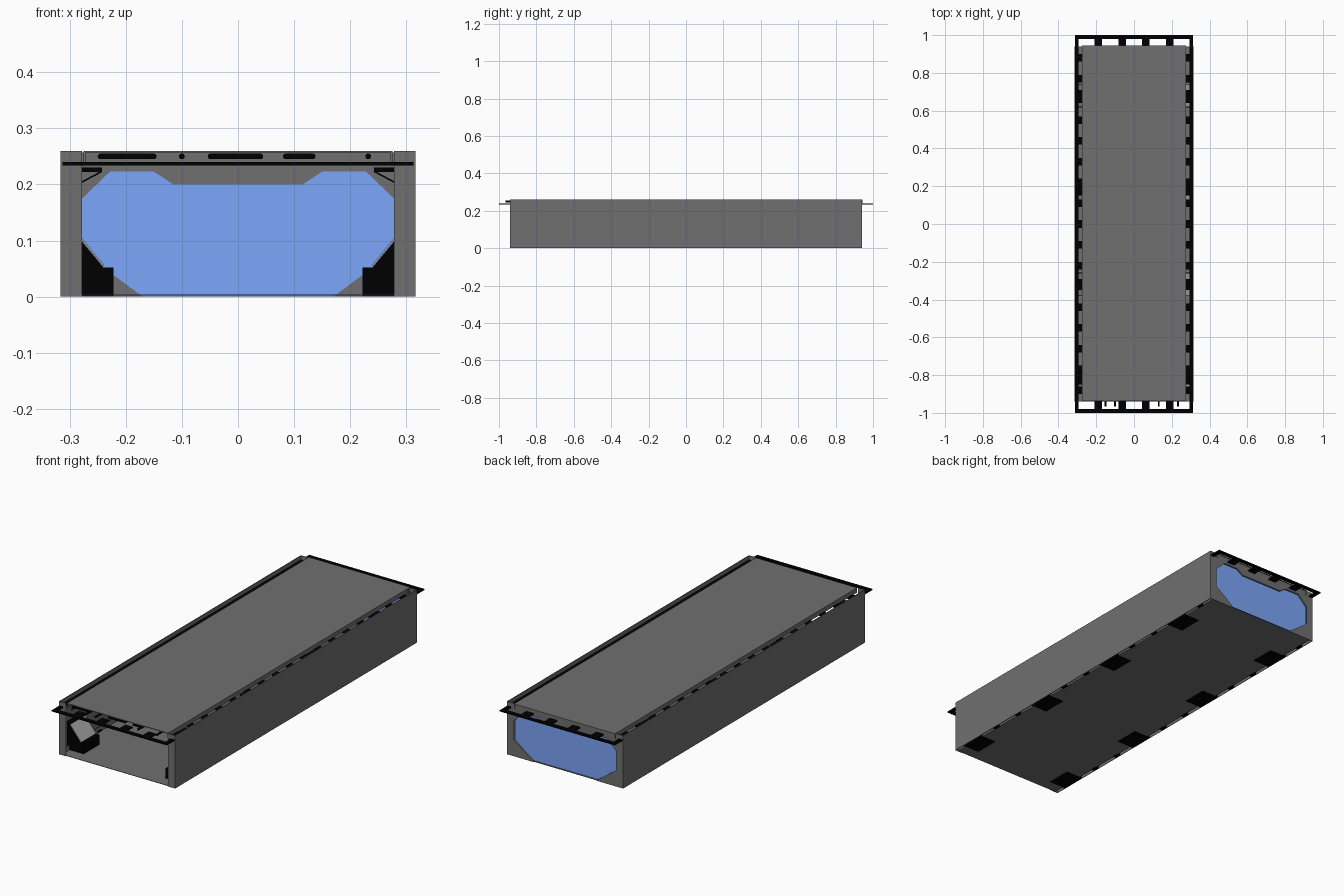
import bpy, bmesh, math

if "Cube" in bpy.data.objects:
    bpy.data.objects.remove(bpy.data.objects["Cube"])

def mat(name, col):
    m = bpy.data.materials.new(name)
    m.diffuse_color = col
    m.use_nodes = True
    m.node_tree.nodes["Principled BSDF"].inputs["Base Color"].default_value = m.diffuse_color
    return m

BLACK = mat("black", (0.0, 0.0, 0.0, 1))
BLUE = mat("blue", (0.2, 0.38, 0.95, 1))
GREY = mat("dark_grey", (0.16, 0.16, 0.16, 1))
PALE = mat("pale_grey", (0.4, 0.4, 0.4, 1))

def finish(name, bm, m):
    bmesh.ops.recalc_face_normals(bm, faces=bm.faces)
    me = bpy.data.meshes.new(name)
    bm.to_mesh(me)
    bm.free()
    ob = bpy.data.objects.new(name, me)
    bpy.context.collection.objects.link(ob)
    me.materials.append(m)
    return ob

def add_box(bm, x0, x1, y0, y1, z0, z1):
    vs = bmesh.ops.create_cube(bm, size=1)["verts"]
    for v in vs:
        v.co = (x1 if v.co.x > 0 else x0, y1 if v.co.y > 0 else y0, z1 if v.co.z > 0 else z0)

def boxes(name, items, m=GREY):
    bm = bmesh.new()
    for it in items:
        add_box(bm, *it)
    return finish(name, bm, m)

def prisms(name, profiles, m=GREY):
    """Each item: (xz points, y0, y1), extruded along y."""
    bm = bmesh.new()
    for pts, y0, y1 in profiles:
        f = bm.faces.new([bm.verts.new((x, y0, z)) for x, z in pts])
        ex = bmesh.ops.extrude_face_region(bm, geom=[f])["geom"]
        for v in ex:
            if isinstance(v, bmesh.types.BMVert):
                v.co.y = y1
    return finish(name, bm, m)

def flip(pts, s):
    return [(s * x, z) for x, z in pts]

W, IN, L, H, T = 0.316, 0.278, 0.94, 0.26, 0.003

# floor sheet with upturned edges, leaving a slit beside each wall
boxes("floor", [(-0.3, 0.3, -L, L, 0.002, 0.004),
                (-0.3, -0.298, -L, L, 0.002, 0.03), (0.298, 0.3, -L, L, 0.002, 0.03)])

# side walls with return flanges at both ends
for s, side in ((-1, "left"), (1, "right")):
    items = [(W - T, W, -L, L, 0, H), (IN, W, -L, -L + T, 0, H), (IN, W, L - T, L, 0, H)]
    boxes(side + "_wall", [(min(s * a, s * b), max(s * a, s * b), *r) for a, b, *r in items])

# lid: top sheet with turned-down side lips
LX = 0.275
boxes("lid", [(-LX, LX, -0.936, 0.944, H - T, H),
              (-LX, -LX + T, -0.936, 0.944, 0.236, H),
              (LX - T, LX, -0.936, 0.944, 0.236, H)])

# back end: blue panel set into a grey surround
octagon = [(-0.17, 0), (0.17, 0), (IN, 0.08), (IN, 0.175), (0.228, 0.223),
           (0.15, 0.223), (0.115, 0.2), (-0.115, 0.2), (-0.15, 0.223),
           (-0.228, 0.223), (-IN, 0.175), (-IN, 0.08)]
prisms("blue_end_panel", [(octagon, L - 0.012, L - 0.008)], BLUE)
corner = [(0.17, 0), (IN, 0), (IN, 0.08)]
half_top = [(0.115, 0.2), (0.15, 0.223), (0.228, 0.223), (IN, 0.175), (IN, H - T)]
header = half_top + flip(half_top, -1)[::-1]
prisms("end_surround", [(flip(corner, s), L - 0.012, L) for s in (-1, 1)] + [(header, L - 0.012, L)])

# flat black rim frame with tabs reaching to the lid
Z0, Z1 = 0.234, 0.240
FI = 0.293
frame = [(-0.313, 0.313, -1, -0.98, Z0, Z1), (-0.313, 0.313, 0.98, 1, Z0, Z1),
         (-0.313, -FI, -0.98, 0.98, Z0, Z1), (FI, 0.313, -0.98, 0.98, Z0, Z1)]
for x in (-0.19, -0.063, 0.063, 0.19):
    frame += [(x - 0.02, x + 0.02, -0.98, -0.936, Z0, Z1), (x - 0.02, x + 0.02, 0.94, 0.98, Z0, Z1)]
for i in range(17):
    y = -0.88 + 0.11 * i
    frame += [(-FI, -LX, y - 0.02, y + 0.02, Z0, Z1), (LX, FI, y - 0.02, y + 0.02, Z0, Z1)]
boxes("rim_frame", frame, BLACK)

# rounded bars and pins under the front edge of the lid
def stadium(x0, x1, z, r, n=8):
    pts = []
    for c, a0 in ((x1 - r, -90), (x0 + r, 90)):
        for i in range(n + 1):
            a = math.radians(a0 + 180 * i / n)
            pts.append((c + r * math.cos(a), z + r * math.sin(a)))
    return pts

bars = [(stadium(a, b, 0.25, 0.005), -0.935, -0.915)
        for a, b in ((-0.25, -0.145), (-0.054, 0.045), (0.08, 0.138))]
prisms("front_bars", bars, BLACK)
prisms("front_pins", [(stadium(x - 0.0052, x + 0.0052, 0.25, 0.005), -0.965, -0.915)
                      for x in (-0.152, -0.1, 0.131, 0.232)], BLACK)

# lower corner brackets with sloped cover plates, upper clips, small feet
EDGE = W - T
foot = [(0.222, 0), (EDGE, 0), (EDGE, 0.14), (0.24, 0.052), (0.222, 0.052)]
cover = [(0.241, 0.054), (0.2995, 0.125), (0.297, 0.127), (0.2385, 0.056)]
clip = [(0.242, 0.222), (EDGE, 0.222), (EDGE, 0.23), (0.242, 0.23)]
strut = [(0.242, 0.222), (EDGE, 0.184), (EDGE, 0.187), (0.248, 0.222)]
brackets, covers, clips, feet = [], [], [], []
for y in (-0.82, -0.32, 0.18, 0.68):
    for s in (-1, 1):
        brackets.append((flip(foot, s), y - 0.062, y + 0.062))
        covers.append((flip(cover, s), y - 0.058, y + 0.058))
        clips += [(flip(clip, s), y - 0.03, y + 0.03), (flip(strut, s), y - 0.03, y + 0.03)]
        for dy in (-0.17, 0.17):
            if abs(y + dy) < 0.92:
                a, b = sorted((s * 0.296, s * 0.315))
                feet.append((a, b, y + dy - 0.015, y + dy + 0.015, 0, 0.012))
prisms("corner_brackets", brackets, BLACK)
prisms("bracket_covers", covers, PALE)
prisms("upper_clips", clips, BLACK)
boxes("edge_feet", feet, BLACK)
